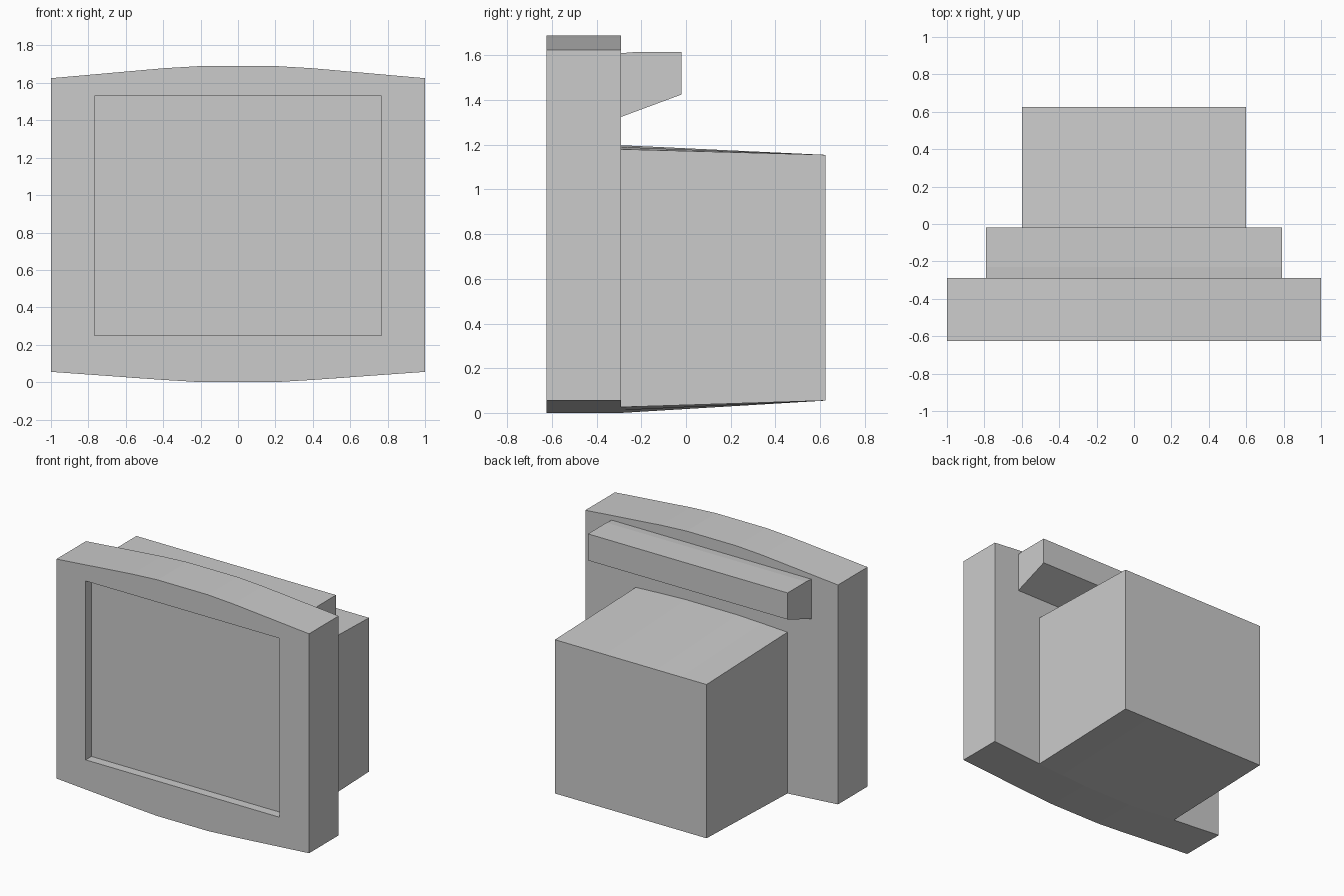
import bpy, bmesh

if "Cube" in bpy.data.objects:
    bpy.data.objects.remove(bpy.data.objects["Cube"])


def loft(name, ring_a, ring_b):
    """Closed solid between two rings with matching point counts."""
    bm = bmesh.new()
    a = [bm.verts.new(p) for p in ring_a]
    b = [bm.verts.new(p) for p in ring_b]
    n = len(a)
    bm.faces.new(a)
    bm.faces.new(b[::-1])
    for i in range(n):
        j = (i + 1) % n
        bm.faces.new((a[j], a[i], b[i], b[j]))
    bmesh.ops.recalc_face_normals(bm, faces=bm.faces[:])
    mesh = bpy.data.meshes.new(name)
    bm.to_mesh(mesh)
    bm.free()
    obj = bpy.data.objects.new(name, mesh)
    bpy.context.collection.objects.link(obj)
    return obj


def bowed_ring(y, half):
    """Symmetric outline at depth y from (x, bottom z, top z) samples, x > 0."""
    bottom = [(-x, y, lo) for x, lo, hi in half] + [(x, y, lo) for x, lo, hi in half[::-1]]
    top = [(x, y, hi) for x, lo, hi in half] + [(-x, y, hi) for x, lo, hi in half[::-1]]
    return bottom + top


FRONT, JOINT, BACK = -0.625, -0.29, 0.625

# Front bezel with bowed top and bottom
bezel = [(1.0, 0.055, 1.625), (0.4, 0.012, 1.678), (0.2, 0.0, 1.69)]
front_bezel = loft("front_bezel", bowed_ring(FRONT, bezel), bowed_ring(JOINT, bezel))

# Recessed screen, cut straight into the bezel
screen = [(0.768, 0.25, 1.53)]
cutter = loft("screen_cutter", bowed_ring(FRONT - 0.1, screen), bowed_ring(FRONT + 0.065, screen))
cutter.hide_render = True
mod = front_bezel.modifiers.new("screen_recess", "BOOLEAN")
mod.operation = "DIFFERENCE"
mod.solver = "EXACT"
mod.object = cutter
bpy.context.view_layer.objects.active = front_bezel
bpy.ops.object.modifier_apply(modifier=mod.name)
bpy.data.objects.remove(cutter)

# Rear housing: bowed where it meets the bezel, flat-edged at the back
housing = [(0.6, 0.026, 1.18), (0.4, 0.012, 1.19), (0.2, 0.0, 1.198)]
housing_end = [(x, 0.055, 1.155) for x, lo, hi in housing]
loft("rear_housing", bowed_ring(JOINT, housing), bowed_ring(BACK, housing_end))

# Upper rear ledge with sloping underside
side = [(JOINT, 1.325), (-0.02, 1.425), (-0.02, 1.615), (-0.23, 1.615), (JOINT, 1.61)]
loft("rear_ledge", [(-0.79, y, z) for y, z in side], [(0.79, y, z) for y, z in side])
